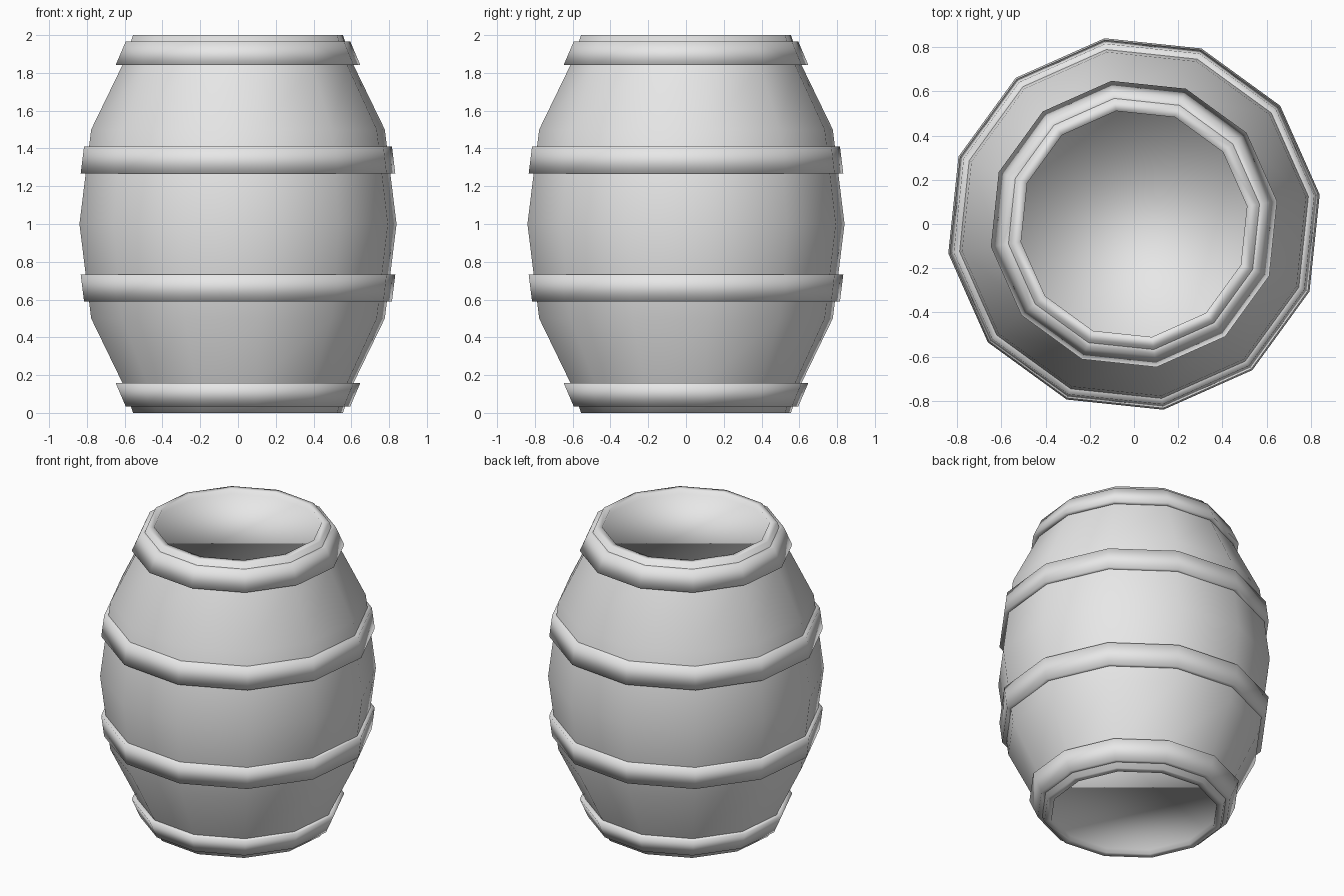
import bpy, bmesh, math

old = bpy.data.objects.get("Cube")
if old:
    bpy.data.objects.remove(old, do_unlink=True)

SIDES = 12
TURN = math.radians(9)

# One plain grey for everything
grey = bpy.data.materials.new("light_grey")
grey.use_nodes = True
grey.diffuse_color = (0.8, 0.8, 0.8, 1)
grey.node_tree.nodes["Principled BSDF"].inputs["Base Color"].default_value = (0.8, 0.8, 0.8, 1)


def lathe(name, profile, closed):
    """Turn an (r, z) profile round z; join its ends, or cap them with flat lids."""
    bm = bmesh.new()
    rings = []
    for r, z in profile:
        angles = [TURN + i * math.tau / SIDES for i in range(SIDES)]
        rings.append([bm.verts.new((r * math.cos(a), r * math.sin(a), z)) for a in angles])
    pairs = list(zip(rings, rings[1:]))
    if closed:
        pairs.append((rings[-1], rings[0]))
    else:
        bm.faces.new(rings[0])
        bm.faces.new(rings[-1])
    for low, high in pairs:
        for i in range(SIDES):
            j = (i + 1) % SIDES
            bm.faces.new((low[i], low[j], high[j], high[i]))
    bmesh.ops.recalc_face_normals(bm, faces=bm.faces)
    for f in bm.faces:
        f.smooth = True
    mesh = bpy.data.meshes.new(name)
    bm.to_mesh(mesh)
    bm.free()
    mesh.materials.append(grey)
    obj = bpy.data.objects.new(name, mesh)
    bpy.context.collection.objects.link(obj)


# Barrel body with a shallow recessed lid at each end
half = [(0.517, 0.03), (0.517, 0), (0.562, 0), (0.62, 0.16), (0.787, 0.5)]
upper = [(r, 2 - z) for r, z in reversed(half)]
lathe("barrel_body", half + [(0.85, 1)] + upper, False)


# Hoops, mirrored about the middle: (name, end radius, end z, inner radius, inner z)
hoops = [("end_hoop", 0.602, 0.035, 0.655, 0.157),
         ("middle_hoop", 0.825, 0.59, 0.843, 0.732)]
DEPTH = 0.06
for name, r0, z0, r1, z1 in hoops:
    ring = [(r0, z0), (r1, z1), (r1 - DEPTH, z1), (r0 - DEPTH, z0)]
    lathe("lower_" + name, ring, True)
    lathe("upper_" + name, [(r, 2 - z) for r, z in ring], True)
